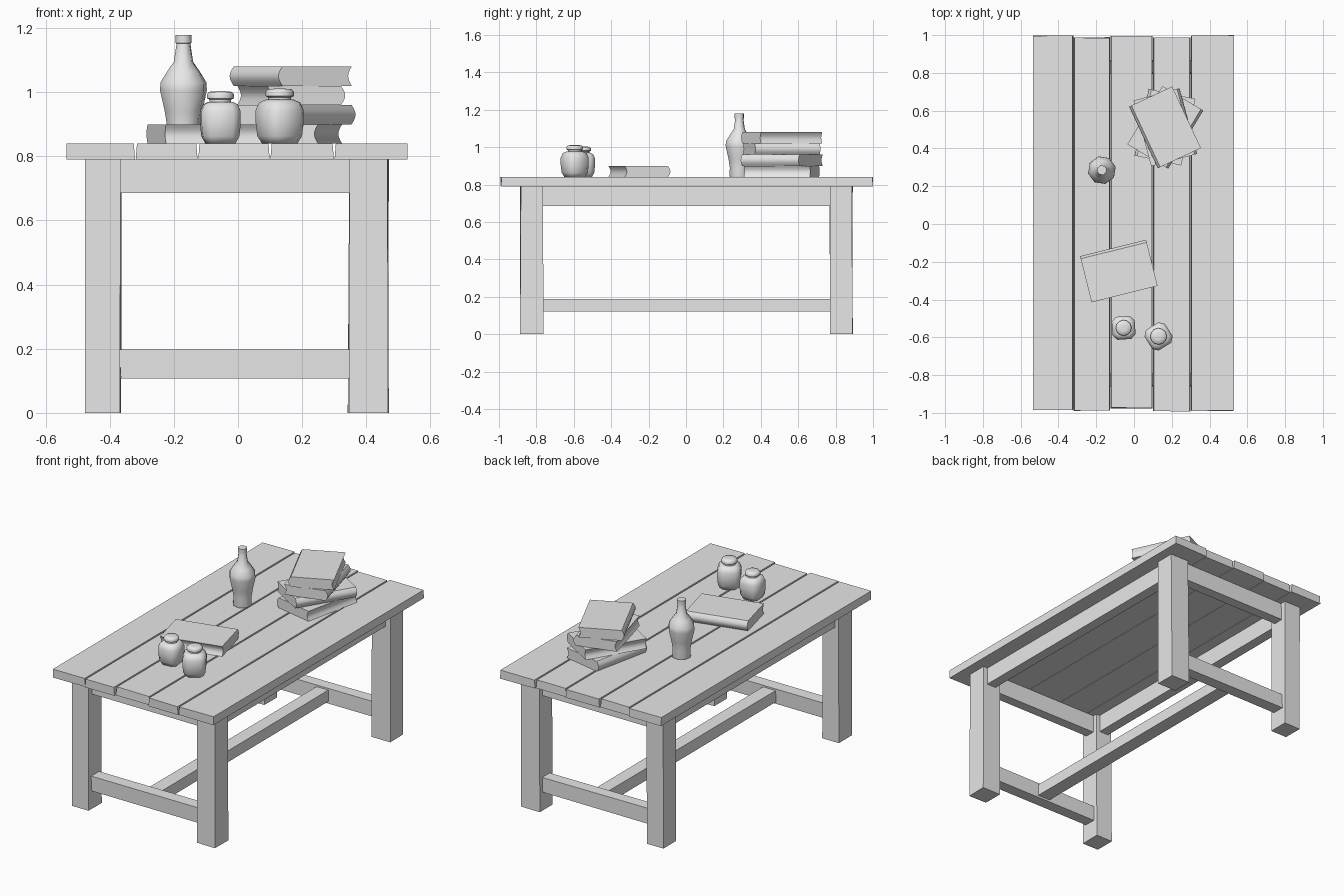
import bpy, bmesh, math, random
from mathutils import Vector, Matrix

random.seed(4)
cube = bpy.data.objects.get("Cube")
if cube:
    bpy.data.objects.remove(cube)

grey = bpy.data.materials.new("plain grey")
grey.use_nodes = True
colour = (0.8, 0.8, 0.8, 1)
grey.diffuse_color = colour
grey.node_tree.nodes["Principled BSDF"].inputs["Base Color"].default_value = colour


def finish(name, bm, smooth=None):
    bmesh.ops.recalc_face_normals(bm, faces=bm.faces)
    mesh = bpy.data.meshes.new(name)
    bm.to_mesh(mesh)
    bm.free()
    mesh.materials.append(grey)
    ob = bpy.data.objects.new(name, mesh)
    bpy.context.collection.objects.link(ob)
    if smooth:
        bpy.ops.object.select_all(action='DESELECT')
        ob.select_set(True)
        bpy.context.view_layer.objects.active = ob
        bpy.ops.object.shade_smooth_by_angle(angle=math.radians(smooth))
    return ob


def beam(name, x, y, z, wobble=0.003):
    """Hand-cut timber between (low, high) limits, with slightly uneven corners."""
    bm = bmesh.new()
    bmesh.ops.create_cube(bm, size=1)
    for v in bm.verts:
        for i, (lo, hi) in enumerate((x, y, z)):
            v.co[i] = hi if v.co[i] > 0 else lo
        v.co.x += random.uniform(-wobble, wobble)
        v.co.y += random.uniform(-wobble, wobble)
    return finish(name, bm)


def loft(name, rings, place, smooth):
    """Skin a list of equal-length point rings and cap both ends."""
    bm = bmesh.new()
    loops = [[bm.verts.new(place @ Vector(p)) for p in ring] for ring in rings]
    for a, b in zip(loops, loops[1:]):
        for i in range(len(a)):
            j = (i + 1) % len(a)
            bm.faces.new((a[i], a[j], b[j], b[i]))
    bm.faces.new(loops[0])
    bm.faces.new(loops[-1])
    return finish(name, bm, smooth)


def circle(r, z, n, turn=0.0):
    return [(r * math.cos(math.tau * i / n + turn), r * math.sin(math.tau * i / n + turn), z)
            for i in range(n)]


def rounded_square(h, z, cut):
    """Eight-point square with clipped corners."""
    c = h - cut
    return [(h, -c, z), (h, c, z), (c, h, z), (-c, h, z),
            (-h, c, z), (-h, -c, z), (-c, -h, z), (c, -h, z)]


def at(x, y, z, degrees):
    return Matrix.Translation((x, y, z)) @ Matrix.Rotation(math.radians(degrees), 4, 'Z')


TOP = 0.84

# Table top: five planks, with seams that open towards the top
seams = [-0.535, -0.32, -0.125, 0.10, 0.30, 0.53]
ends = [(-0.985, 0.998), (-0.99, 0.988), (-0.975, 0.998), (-0.992, 0.99), (-0.988, 0.998)]
for i, (lo, hi) in enumerate(zip(seams, seams[1:])):
    plank = beam(f"plank_{i + 1}", (lo + 0.001, hi - 0.001), ends[i], (0.79, TOP), 0)
    for v in plank.data.vertices:
        v.co.y += random.uniform(-0.004, 0.002) * (1 if v.co.y > 0 else -1)
        if v.co.z > 0.8:
            if v.co.x < 0 + (lo + hi) / 2 and i > 0:
                v.co.x += 0.004
            elif v.co.x > (lo + hi) / 2 and i < 4:
                v.co.x -= 0.004

# Legs, end aprons and end stretchers
for end, y0, y1 in (("front", -0.885, -0.765), ("back", 0.77, 0.89)):
    beam(f"{end}_right_leg", (-0.475, -0.365), (y0, y1), (0, 0.79))
    beam(f"{end}_left_leg", (0.345, 0.468), (y0, y1), (0, 0.79))
    mid = (y0 + y1) / 2
    beam(f"{end}_apron", (-0.368, 0.35), (mid - 0.03, mid + 0.03), (0.685, 0.79))
    beam(f"{end}_stretcher", (-0.368, 0.35), (mid - 0.035, mid + 0.035), (0.108, 0.198))

# Side aprons and the long middle stretcher
for side, x in (("right", -0.42), ("left", 0.407)):
    beam(f"{side}_apron", (x - 0.03, x + 0.03), (-0.768, 0.773), (0.685, 0.79))
beam("middle_stretcher", (-0.04, 0.04), (-0.8, 0.8), (0.12, 0.188))


# Books: cross-section with a rounded spine at -y and a hollow fore edge at +y
def book(name, x, y, z, degrees, length=0.36, width=0.25, thick=0.06):
    w, steps = width / 2, 6
    section = []
    for i in range(steps + 1):
        t = i / steps
        section.append((-w + 0.012 - 0.014 * math.sin(math.pi * t), thick * t))
    for i in range(steps + 1):
        t = i / steps
        section.append((w - 0.012 * math.sin(math.pi * t), thick * (1 - t)))
    rings = [[(s * length / 2, py, pz) for py, pz in section] for s in (-1, 1)]
    loft(name, rings, at(x, y, z, degrees), 35)


book("loose_book", -0.08, -0.25, TOP, 194)
for i, turn in enumerate((-102, 59, 105, -65)):
    book(f"stacked_book_{i + 1}", 0.165, 0.512, TOP + 0.06 * i, turn)

# Bottle: octagonal turned profile
profile = [(0.052, 0), (0.054, 0.01), (0.052, 0.05), (0.06, 0.1), (0.075, 0.165), (0.074, 0.19),
           (0.052, 0.225), (0.031, 0.255), (0.022, 0.312), (0.026, 0.313), (0.026, 0.339)]
loft("bottle", [circle(r, z, 8, math.pi / 8 * 0.6) for r, z in profile], at(-0.17, 0.285, TOP, 0), 50)

# Jars: clipped square body, round neck and lid
for name, x, y, turn, k in (("small_jar", -0.055, -0.55, 4, 1.0), ("large_jar", 0.13, -0.595, 32, 1.05)):
    place = at(x, y, TOP, turn) @ Matrix.Scale(k, 4)
    body = [(0.045, 0), (0.057, 0.022), (0.061, 0.06), (0.061, 0.1), (0.052, 0.122), (0.036, 0.13)]
    loft(f"{name}_body", [rounded_square(h, z, h * 0.4) for h, z in body], place, 60)
    lid = [(0.034, 0.125), (0.034, 0.137), (0.042, 0.141), (0.042, 0.153), (0.036, 0.161), (0.015, 0.163)]
    loft(f"{name}_lid", [circle(r, z, 12) for r, z in lid], place, 50)
